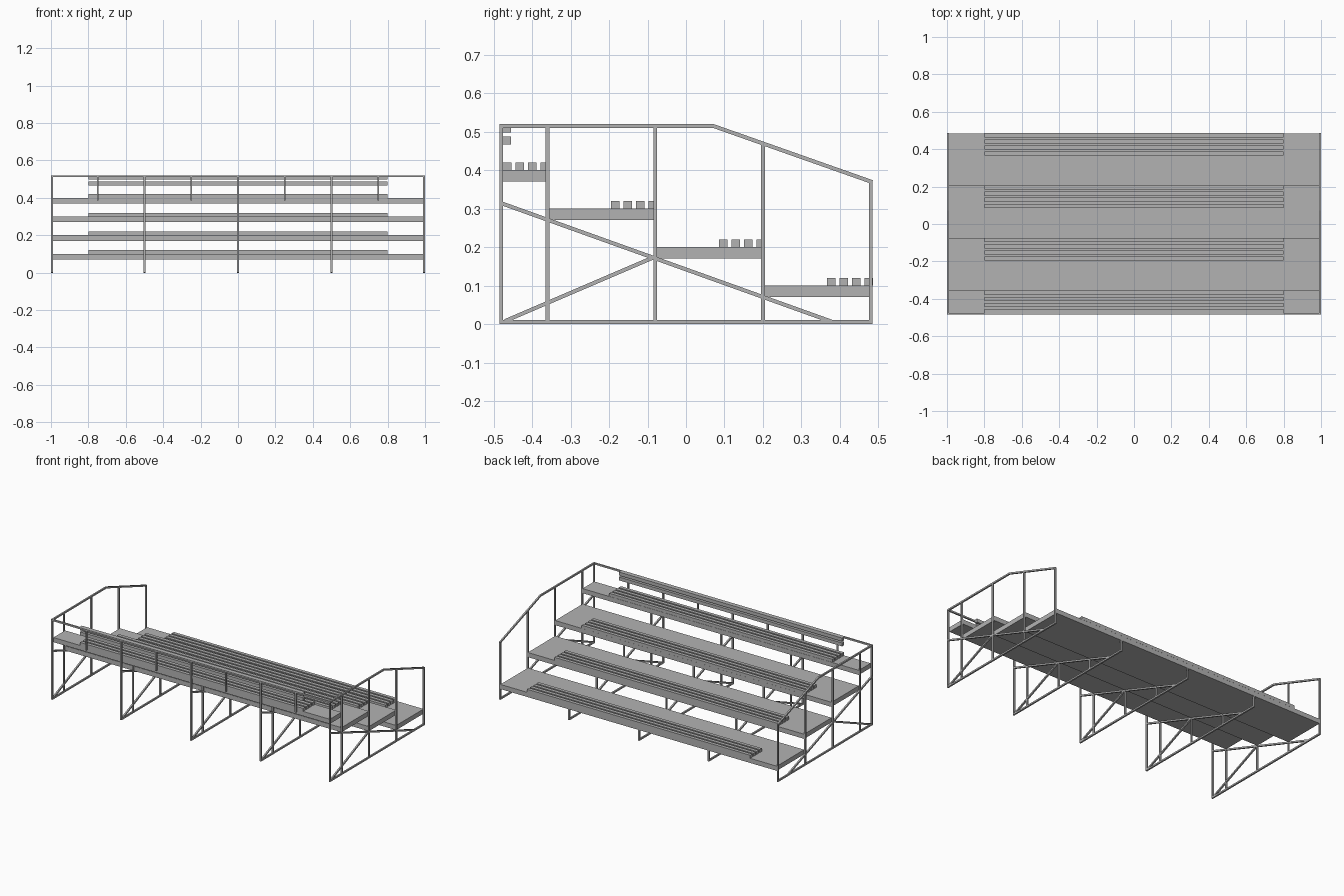
import bpy, bmesh
from mathutils import Vector, Matrix

cube = bpy.data.objects.get("Cube")
if cube:
    bpy.data.objects.remove(cube, do_unlink=True)

metal = bpy.data.materials.new("grey_metal")
metal.use_nodes = True
GREY = (0.45, 0.45, 0.45, 1)
metal.diffuse_color = GREY
metal.node_tree.nodes["Principled BSDF"].inputs["Base Color"].default_value = GREY

T = 0.01          # tube thickness
H = T / 2
END = 1 - H       # centre of the end frames


def add_box(bm, lo, hi):
    lo, hi = Vector(lo), Vector(hi)
    mat = Matrix.Translation((lo + hi) / 2) @ Matrix.Diagonal((hi - lo).to_4d())
    bmesh.ops.create_cube(bm, size=1, matrix=mat)


def add_bar(bm, x, a, b):
    """Square tube in the plane at x, between two (y, z) points."""
    a, b = Vector((x, *a)), Vector((x, *b))
    d = (b - a).normalized()
    side = Vector((1, 0, 0))
    rot = Matrix((side, d, side.cross(d))).transposed().to_4x4()
    mat = Matrix.Translation((a + b) / 2) @ rot @ Matrix.Diagonal((T, (b - a).length, T, 1))
    bmesh.ops.create_cube(bm, size=1, matrix=mat)


def finish(bm, name):
    mesh = bpy.data.meshes.new(name)
    bm.to_mesh(mesh)
    bm.free()
    mesh.materials.append(metal)
    bpy.context.collection.objects.link(bpy.data.objects.new(name, mesh))


# Tiers: name, back edge y, front edge y, top z, first slat y
tiers = [("top", -0.475, -0.355, 0.40, -0.476),
         ("upper", -0.355, -0.075, 0.30, -0.195),
         ("lower", -0.075, 0.205, 0.20, 0.086),
         ("bottom", 0.205, 0.485, 0.10, 0.366)]
for name, y0, y1, z, slat in tiers:
    bm = bmesh.new()
    add_box(bm, (-0.99, y0, z - 0.03), (0.99, y1, z))
    finish(bm, name + "_deck")
    bm = bmesh.new()
    for i in range(4):
        y = slat + i * 0.0325
        add_box(bm, (-0.8, y, z), (0.8, y + 0.022, z + 0.02))
    finish(bm, name + "_bench_slats")

# Support frames: post y, height under deck, height at handrail
posts = [(-0.48, 0.515, 0.515), (-0.36, 0.37, 0.515), (-0.08, 0.27, 0.515),
         (0.20, 0.17, 0.468), (0.48, 0.07, 0.37)]
for i, x in enumerate((-END, -0.5, 0, 0.5, END)):
    is_end = abs(x) == END
    bm = bmesh.new()
    add_bar(bm, x, (-0.485, H), (0.485, H))
    for y, low, high in posts:
        add_bar(bm, x, (y, 0), (y, high if is_end else low))
    add_bar(bm, x, (-0.48, 0.314), (0.385, 0.004))
    add_bar(bm, x, (-0.47, 0.008), (-0.08, 0.175))
    finish(bm, "support_frame_%d" % (i + 1))

# Sloping handrails at both ends
for name, x in (("left", END), ("right", -END)):
    bm = bmesh.new()
    add_bar(bm, x, (-0.485, 0.515), (0.072, 0.515))
    add_bar(bm, x, (0.07, 0.515), (0.484, 0.369))
    finish(bm, name + "_handrail")

# Rear rail, its short posts and the backrest boards
bm = bmesh.new()
add_box(bm, (-1, -0.485, 0.51), (1, -0.475, 0.52))
finish(bm, "rear_rail")

bm = bmesh.new()
for x in (-0.75, -0.25, 0.25, 0.75):
    add_bar(bm, x, (-0.48, 0.385), (-0.48, 0.515))
finish(bm, "rear_short_posts")

bm = bmesh.new()
for z in (0.466, 0.498):
    add_box(bm, (-0.8, -0.475, z), (0.8, -0.455, z + 0.022))
finish(bm, "backrest_boards")
